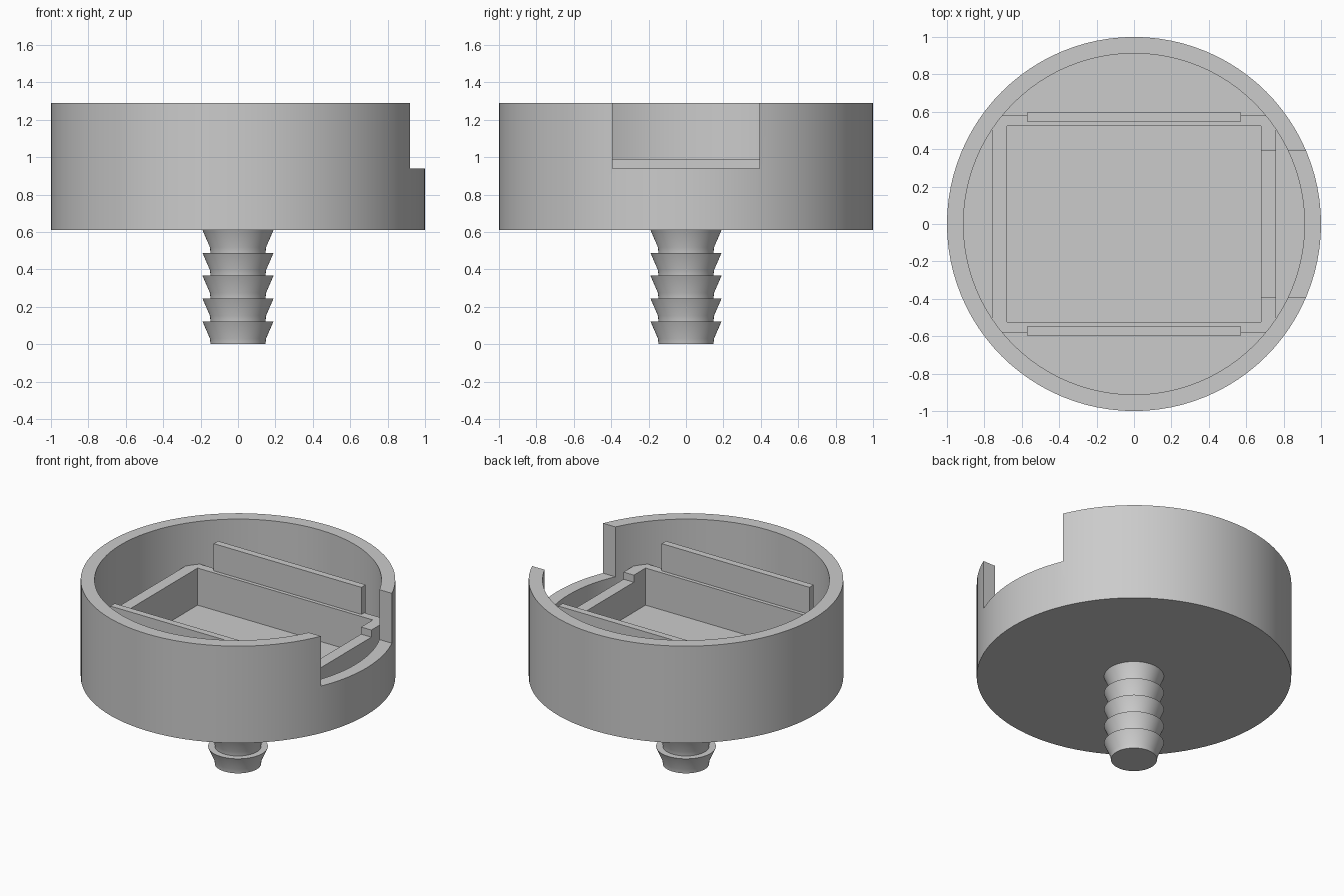
import bpy
import bmesh
import math

if "Cube" in bpy.data.objects:
    bpy.data.objects.remove(bpy.data.objects["Cube"], do_unlink=True)

grey = bpy.data.materials.new("plain_grey")
grey.use_nodes = True
grey.diffuse_color = (0.6, 0.6, 0.6, 1)
grey.node_tree.nodes["Principled BSDF"].inputs["Base Color"].default_value = (0.6, 0.6, 0.6, 1)


def finish(name, bm):
    bmesh.ops.recalc_face_normals(bm, faces=bm.faces)
    mesh = bpy.data.meshes.new(name)
    bm.to_mesh(mesh)
    bm.free()
    mesh.materials.append(grey)
    obj = bpy.data.objects.new(name, mesh)
    bpy.context.collection.objects.link(obj)
    return obj


def lathe(name, profile, steps):
    bm = bmesh.new()
    verts = [bm.verts.new((r, 0, z)) for r, z in profile]
    edges = [bm.edges.new(pair) for pair in zip(verts, verts[1:])]
    bmesh.ops.spin(bm, geom=verts + edges, cent=(0, 0, 0), axis=(0, 0, 1),
                   angle=math.tau, steps=steps)
    bmesh.ops.remove_doubles(bm, verts=bm.verts, dist=0.0005)
    return finish(name, bm)


def box(name, x, y, z):
    bm = bmesh.new()
    bmesh.ops.create_cube(bm, size=1)
    for v in bm.verts:
        v.co = [a + (b - a) * (c + 0.5) for (a, b), c in zip((x, y, z), v.co)]
    return finish(name, bm)


def select_only(obj):
    bpy.ops.object.select_all(action='DESELECT')
    obj.select_set(True)
    bpy.context.view_layer.objects.active = obj


def cut(obj, cutter):
    mod = obj.modifiers.new("cut", 'BOOLEAN')
    mod.operation = 'DIFFERENCE'
    mod.solver = 'EXACT'
    mod.object = cutter
    select_only(obj)
    bpy.ops.object.modifier_apply(modifier=mod.name)


def smooth(obj):
    select_only(obj)
    bpy.ops.object.shade_smooth_by_angle(angle=math.radians(30))


BASE, FLOOR, LEDGE, NOTCH, RIM = 0.61, 0.73, 0.99, 0.94, 1.29

# Round cup with a flat floor
cup = lathe("cup", [(0, BASE), (1, BASE), (1, RIM), (0.912, RIM),
                    (0.912, FLOOR), (0, FLOOR)], 96)

# Rectangular tray walls, with corners set into the cup wall
tray = box("tray", (-0.76, 0.76), (-0.58, 0.58), (FLOOR - 0.03, LEDGE))
pocket = box("pocket_cutter", (-0.68, 0.68), (-0.523, 0.523), (0.5, 1.5))
cut(tray, pocket)

# Side notch through both the cup and the tray wall
notch = box("notch_cutter", (0.6, 1.2), (-0.393, 0.393), (NOTCH, 1.5))
cut(cup, notch)
cut(tray, notch)
for helper in (pocket, notch):
    bpy.data.objects.remove(helper, do_unlink=True)
smooth(cup)

# Upright guide plates along the long tray walls
for side, name in ((1, "back_guide"), (-1, "front_guide")):
    box(name, (-0.573, 0.573), sorted((side * 0.549, side * 0.597)),
        (FLOOR + 0.01, 1.18))

# Barbed stem: each barb is a short neck flaring up to a lip
pitch = BASE / 5
profile = [(0, 0)]
for i in range(5):
    z = i * pitch
    profile += [(0.147, z), (0.15, z + 0.03), (0.19, z + pitch)]
profile.append((0, BASE + 0.01))
smooth(lathe("barbed_stem", profile, 64))
